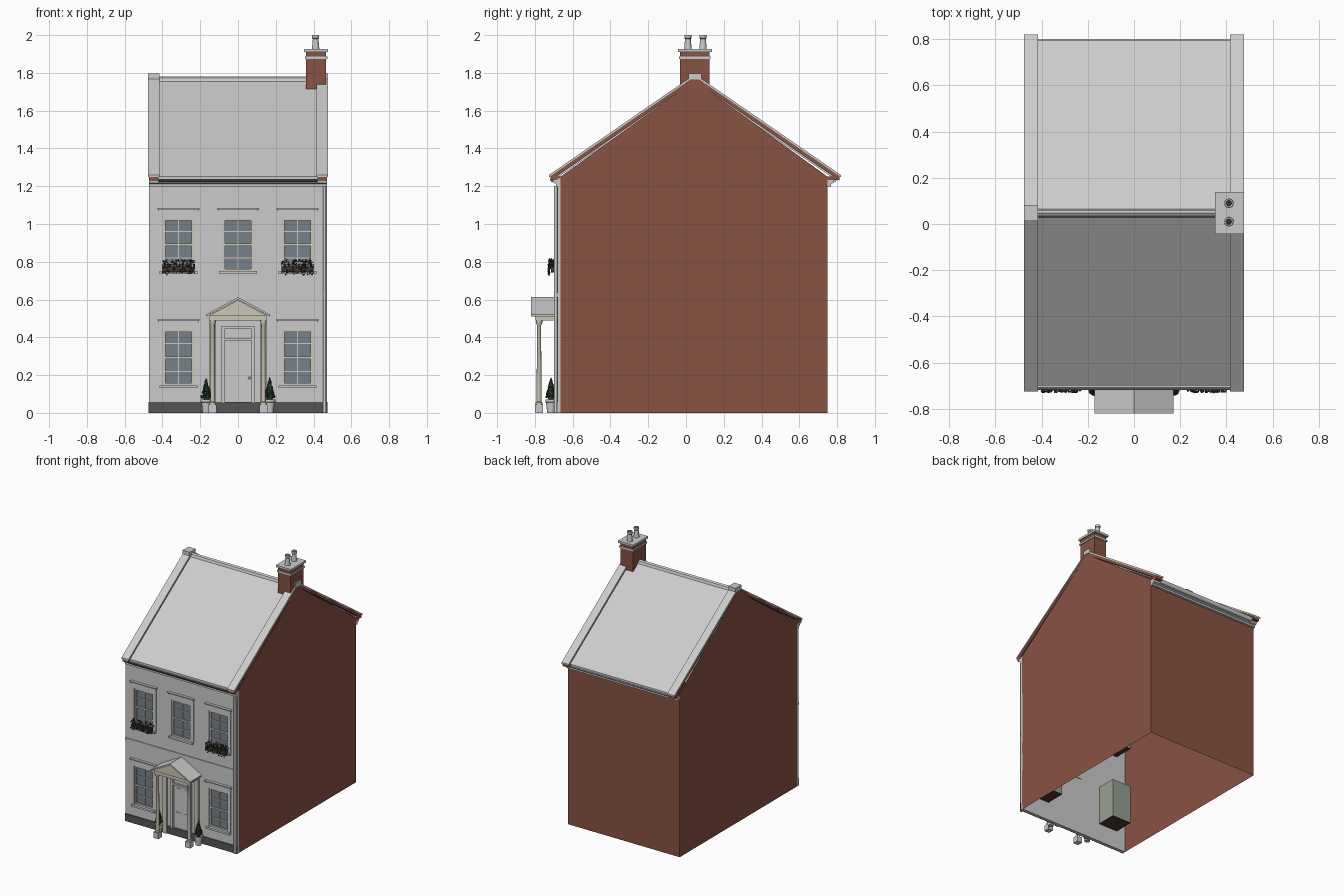
import bpy, bmesh, math, random
from mathutils import Matrix, Vector

if "Cube" in bpy.data.objects:
    bpy.data.objects.remove(bpy.data.objects["Cube"])

random.seed(4)


def material(name, r, g, b):
    m = bpy.data.materials.new(name)
    m.diffuse_color = (r, g, b, 1)
    m.use_nodes = True
    m.node_tree.nodes["Principled BSDF"].inputs["Base Color"].default_value = m.diffuse_color
    return m


BRICK = material("brick", 0.25, 0.085, 0.055)
DARK = material("plinth_grey", 0.09, 0.09, 0.085)
GLASS = material("glass", 0.18, 0.22, 0.26)
CREAM = material("cream", 0.6, 0.57, 0.47)
BACKING = material("window_backing", 0.3, 0.35, 0.28)
BROWN = material("brown", 0.07, 0.04, 0.03)
GREEN = material("leaf", 0.03, 0.06, 0.03)
RED = material("flower", 0.5, 0.06, 0.07)
BLACK = material("iron", 0.03, 0.03, 0.03)


def finish(name, bm, mat=None, normals=True):
    if normals:
        bmesh.ops.recalc_face_normals(bm, faces=bm.faces)
    me = bpy.data.meshes.new(name)
    bm.to_mesh(me)
    bm.free()
    ob = bpy.data.objects.new(name, me)
    bpy.context.collection.objects.link(ob)
    if mat:
        me.materials.append(mat)
    return ob


def boxes(name, items, mat=None):
    """Each item: x0, x1, y0, y1, z0, z1."""
    bm = bmesh.new()
    for x0, x1, y0, y1, z0, z1 in items:
        m = Matrix.Translation(((x0 + x1) / 2, (y0 + y1) / 2, (z0 + z1) / 2)) @ \
            Matrix.Diagonal((x1 - x0, y1 - y0, z1 - z0, 1))
        bmesh.ops.create_cube(bm, size=1, matrix=m)
    return finish(name, bm, mat)


def prism(name, pts, a, b, axis="x", mat=None):
    """Extrude a profile (yz along x, or xz along y) from a to b."""
    bm = bmesh.new()
    place = (lambda p, t: (t, p[0], p[1])) if axis == "x" else (lambda p, t: (p[0], t, p[1]))
    f = bm.faces.new([bm.verts.new(place(p, a)) for p in pts])
    ext = bmesh.ops.extrude_face_region(bm, geom=[f], use_keep_orig=True)
    d = (b - a, 0, 0) if axis == "x" else (0, b - a, 0)
    bmesh.ops.translate(bm, vec=d, verts=[v for v in ext["geom"] if isinstance(v, bmesh.types.BMVert)])
    return finish(name, bm, mat)


def lathe(name, pts, x, y, mat=None, n=20):
    bm = bmesh.new()
    rings = [[bm.verts.new((x + r * math.cos(math.tau * i / n), y + r * math.sin(math.tau * i / n), z))
              for i in range(n)] for r, z in pts]
    for p, q in zip(rings, rings[1:]):
        for i in range(n):
            bm.faces.new((p[i], p[(i + 1) % n], q[(i + 1) % n], q[i]))
    bm.faces.new(rings[0])
    bm.faces.new(rings[-1])
    ob = finish(name, bm, mat)
    bpy.context.view_layer.objects.active = ob
    ob.select_set(True)
    bpy.ops.object.shade_smooth_by_angle(angle=0.6)
    ob.select_set(False)
    return ob


def leaves(name, centres, size, mat):
    bm = bmesh.new()
    for c in centres:
        rot = Matrix.Rotation(random.uniform(0, 6.28), 4, Vector((random.gauss(0, 1), random.gauss(0, 1), random.gauss(0, 1))))
        bmesh.ops.create_icosphere(bm, subdivisions=1, radius=size,
                                   matrix=Matrix.Translation(c) @ rot @ Matrix.Diagonal((1, 0.7, 0.35, 1)))
    return finish(name, bm, mat)


YF, YB, W, YR, S = -0.68, 0.75, 0.472, 0.047, 0.69   # front, back, half width, ridge, slope
SIDE = 0.315


def top(y, ridge):
    return ridge - S * abs(y - YR)


def chevron(y0, y1, ridge, t):
    return [(y0, top(y0, ridge)), (YR, ridge), (y1, top(y1, ridge)),
            (y1, top(y1, ridge) - t), (YR, ridge - t), (y0, top(y0, ridge) - t)]


# Brick gable and back walls, open underneath
bm = bmesh.new()
gable = [(-0.665, 0), (-0.665, 1.25), (YR, top(YR, 1.76)), (YB, 1.25), (YB, 0)]
for s in (-1, 1):
    bm.faces.new([bm.verts.new((s * W, *p)) for p in gable[::s]])
bm.faces.new([bm.verts.new(p) for p in ((W, YB, 0), (-W, YB, 0), (-W, YB, 1.25), (W, YB, 1.25))])
finish("brick_walls", bm, BRICK, False)

# Windows: centre x, bottom, top of each opening
windows = [(-SIDE, 0.145, 0.44), (SIDE, 0.145, 0.44),
           (-SIDE, 0.75, 1.03), (0, 0.75, 1.03), (SIDE, 0.75, 1.03)]
HW = 0.081
openings = [(c - HW, c + HW, a, b) for c, a, b in windows] + [(-0.085, 0.085, 0.055, 0.46)]

# Front wall with openings left out of a grid
xs = sorted({-W, W} | {round(v, 4) for o in openings for v in o[:2]})
zs = sorted({0, 1.24} | {v for o in openings for v in o[2:]})
bm = bmesh.new()
for x0, x1 in zip(xs, xs[1:]):
    for z0, z1 in zip(zs, zs[1:]):
        cx, cz = (x0 + x1) / 2, (z0 + z1) / 2
        if not any(o[0] < cx < o[1] and o[2] < cz < o[3] for o in openings):
            bm.faces.new([bm.verts.new(p) for p in ((x0, YF, z0), (x1, YF, z0), (x1, YF, z1), (x0, YF, z1))])
bmesh.ops.remove_doubles(bm, verts=bm.verts, dist=1e-4)
wall = finish("front_wall", bm, None, False)
mod = wall.modifiers.new("thickness", "SOLIDIFY")
mod.thickness, mod.offset = 0.02, -1

boxes("plinth", [(-W - .002, W + .002, YF - .006, YF, 0, 0.057)], DARK)
boxes("string_course", [(-W, W, YF - .006, YF, 0.613, 0.635)])

# Sash windows with surround, sill, hood and backing box
for i, (c, a, b) in enumerate(windows):
    l, r, mid = c - HW, c + HW, (a + b) / 2
    boxes(f"window_surround_{i}", [(l - .022, l, YF - .005, YF, a, b + .04), (r, r + .022, YF - .005, YF, a, b + .04),
                                   (l, r, YF - .005, YF, b, b + .04)])
    boxes(f"window_sill_{i}", [(l - .02, r + .02, YF - .018, YF + .01, a - .014, a)])
    boxes(f"window_hood_{i}", [(l - .03, r + .03, YF - .02, YF, b + .048, b + .056),
                               (l - .025, r + .025, YF - .012, YF, b + .038, b + .048)])
    fr = [(l, l + .011, -.678, -.664, a, b), (r - .011, r, -.678, -.664, a, b),
          (l, r, -.678, -.664, a, a + .013), (l, r, -.678, -.664, b - .011, b),
          (l, r, -.677, -.664, mid - .006, mid + .006), (c - .0025, c + .0025, -.674, -.664, a, b)]
    fr += [(l, r, -.674, -.664, z - .0025, z + .0025) for z in ((a + mid) / 2, (b + mid) / 2)]
    boxes(f"window_frame_{i}", fr, CREAM)
    boxes(f"window_glass_{i}", [(l, r, -.669, -.666, a, b)], GLASS)
    boxes(f"window_backing_{i}", [(l, r, -.66, -.51, a, b)], BACKING)
    boxes(f"window_backing_floor_{i}", [(l, r, -.66, -.51, a - .004, a)], BROWN)

# Door, frame, fanlight and knob
boxes("door_frame", [(s * .08 - .008, s * .08 + .008, YF - .008, -.66, .055, .46) for s in (-1, 1)]
      + [(-.085, .085, YF - .008, -.66, .445, .46), (-.085, .085, YF - .004, -.66, .382, .395)])
boxes("door", [(-.075, .075, -.668, -.66, .055, .385)])
boxes("door_panels", [(s * .034 - .022, s * .034 + .022, -.671, -.667, z0, z1)
                      for s in (-1, 1) for z0, z1 in ((.085, .175), (.215, .36))])
boxes("fanlight", [(-.075, .075, -.67, -.665, .39, .45)])
bm = bmesh.new()
bmesh.ops.create_uvsphere(bm, u_segments=10, v_segments=6, radius=.007, matrix=Matrix.Translation((.06, -.677, .185)))
finish("door_knob", bm, CREAM)

# Porch
for n, s in (("left", -1), ("right", 1)):
    x = s * .134
    boxes(f"porch_base_{n}", [(x - .021, x + .021, -.8, -.757, 0, .045)])
    lathe(f"porch_column_{n}", [(.018, .045), (.018, .055), (.013, .06), (.011, .465), (.017, .475), (.017, .49)], x, -.778, CREAM)
    boxes(f"porch_pilaster_{n}", [(x - .016, x + .016, -.695, YF, 0, .49)], CREAM)
    boxes(f"porch_beam_{n}", [(x - .018, x + .018, -.76, YF, .488, .522)], CREAM)
boxes("porch_front_beam", [(-.152, .152, -.797, -.757, .488, .522)], CREAM)
prism("porch_pediment", [(-.155, .515), (.155, .515), (0, .597)], -.805, YF, "y", CREAM)
prism("porch_roof", [(-.17, .52), (0, .613), (.17, .52), (.17, .51), (0, .6), (-.17, .51)], -.82, YF, "y")

# Roof, ridge, gable parapets and copings
prism("roof", chevron(-.7, .795, 1.768, .02), -.43, .43)
prism("ridge_tile", [(YR - .02, 1.75), (YR - .012, 1.774), (YR, 1.782), (YR + .012, 1.774), (YR + .02, 1.75)], -.42, .42)
for n, s in (("left", -1), ("right", 1)):
    prism(f"parapet_{n}", chevron(-.718, .812, 1.782, .024), s * .42, s * W, "x", BRICK)
    prism(f"coping_{n}", chevron(-.725, .82, 1.793, .012), s * .416, s * .476)
    boxes(f"kneelers_{n}", [(min(s * .42, s * W), max(s * .42, s * W), y0, y1, 1.232, 1.252)
                            for y0, y1 in ((-.715, -.66), (.75, .809))], BRICK)
    boxes(f"apex_block_{n}", [(min(s * .416, s * .477), max(s * .416, s * .477), YR - .035, YR + .035, 1.765, 1.797)])

# Eaves cornices and gutters
for n, y, s in (("front", YF + .01, -1), ("back", YB, 1)):
    steps = [(y, 1.198), (y + s * .018, 1.198), (y + s * .018, 1.212), (y + s * .032, 1.218), (y + s * .036, 1.238), (y, 1.238)]
    prism(f"cornice_{n}", steps, -W, W)
    g = y + s * .035
    arc = [(g + .014 * math.cos(t), 1.238 + .016 * math.sin(t)) for t in [math.pi * (1 + k / 8) for k in range(9)]]
    prism(f"gutter_{n}", arc, -.42, .42, "x", DARK if s < 0 else None)
lathe("downpipe", [(.009, 0), (.009, 1.2)], .458, YF - .01, None, 12)

# Chimney
boxes("chimney_stack", [(.36, .467, -.032, .124, 1.66, 1.915)], BRICK)
boxes("chimney_bands", [(.354, .473, -.038, .13, 1.873, 1.886), (.35, .477, -.043, .138, 1.91, 1.926)])
for i, y in enumerate((.01, .09)):
    lathe(f"chimney_pot_{i}", [(.02, 1.926), (.015, 1.98), (.019, 1.984), (.019, 2), (.012, 2), (.011, 1.94)], .411, y)
    lathe(f"pot_hole_{i}", [(.0115, 1.955), (.0115, 1.958)], .411, y, BLACK)

# Flower boxes on the upper outer windows
for n, s in (("left", -1), ("right", 1)):
    c, a, y = s * SIDE, .735, -.7
    boxes(f"flower_rail_{n}", [(c - .088, c + .088, -.722, -.719, z, z + .004) for z in (.74, .785)]
          + [(c - .088 + k * .0157, c - .086 + k * .0157, -.722, -.72, .737, .789) for k in range(12)]
          + [(c - .088 + e, c - .085 + e, -.722, YF, z, z + .004) for e in (0, .173) for z in (.74, .785)], BLACK)
    boxes(f"flower_trough_{n}", [(c - .082, c + .082, -.716, -.69, .745, .775)], BROWN)

    def spot(lo, hi):
        return Vector((c + random.uniform(-.083, .083), random.uniform(-.728, -.69), random.uniform(lo, hi)))
    leaves(f"flower_leaves_{n}", [spot(.765, .81) for _ in range(75)] +
           [Vector((c + random.uniform(-.083, .083), -.726, random.uniform(.73, .78))) for _ in range(25)], .008, GREEN)
    leaves(f"flowers_{n}", [spot(.785, .82) for _ in range(12)], .006, RED)

# Potted topiary either side of the door
for n, s in (("left", -1), ("right", 1)):
    x, y = s * .168, -.715
    lathe(f"plant_pot_{n}", [(.02, 0), (.026, .055), (.03, .057), (.03, .07), (.024, .07), (.023, .06)], x, y)
    lathe(f"topiary_core_{n}", [(.008, .06), (.02, .085), (.003, .182)], x, y, GREEN, 10)
    pts = []
    for k in range(130):
        t, ang = math.sqrt(random.random()), random.uniform(0, math.tau)
        r = .027 * t
        pts.append(Vector((x + r * math.cos(ang), y + r * math.sin(ang), .188 - .108 * t)))
    leaves(f"topiary_leaves_{n}", pts, .0065, GREEN)
